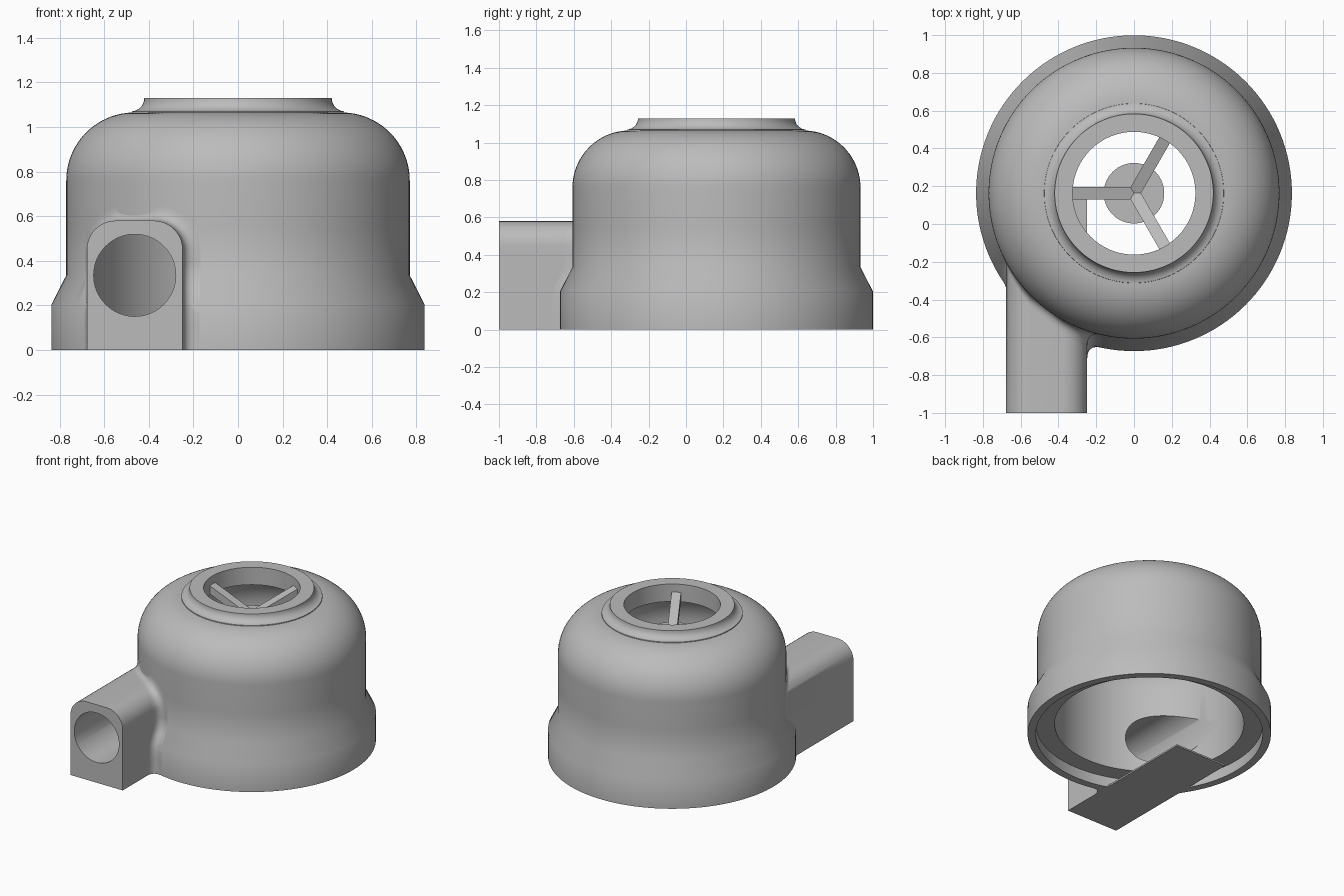
import bpy, bmesh
from math import sin, cos, pi, sqrt, radians, tan, acos
from mathutils import Matrix, Vector

cube = bpy.data.objects.get("Cube")
if cube:
    bpy.data.objects.remove(cube)

CY = 0.163          # y of the housing axis
SEG = 128
R_BASE, R_BODY = 0.836, 0.77
DUCT_X, DUCT_W, DUCT_H = -0.463, 0.215, 0.58

grey = bpy.data.materials.new("plain grey")
grey.use_nodes = True
grey.diffuse_color = (0.5, 0.5, 0.5, 1)
grey.node_tree.nodes["Principled BSDF"].inputs["Base Color"].default_value = (0.5, 0.5, 0.5, 1)


def finish(name, bm):
    bmesh.ops.recalc_face_normals(bm, faces=bm.faces[:])
    mesh = bpy.data.meshes.new(name)
    bm.to_mesh(mesh)
    bm.free()
    mesh.materials.append(grey)
    ob = bpy.data.objects.new(name, mesh)
    bpy.context.collection.objects.link(ob)
    return ob


def loft(name, rings, closed=False):
    """Skin equal rings of points; cap the ends unless the rings form a loop."""
    bm = bmesh.new()
    rows = [[bm.verts.new(p) for p in ring] for ring in rings]
    n = len(rows[0])
    pairs = list(zip(rows, rows[1:] + rows[:1])) if closed else list(zip(rows, rows[1:]))
    for a, b in pairs:
        for i in range(n):
            j = (i + 1) % n
            bm.faces.new((a[i], a[j], b[j], b[i]))
    if not closed:
        bm.faces.new(rows[0])
        bm.faces.new(rows[-1])
    return finish(name, bm)


def lathe(name, profile):
    """Solid of revolution; the profile runs bottom to top."""
    return loft(name, [[(r * cos(2 * pi * k / SEG), CY + r * sin(2 * pi * k / SEG), z)
                        for k in range(SEG)] for r, z in profile])


def arc(cx, cz, r, a0, a1, n=12):
    return [(cx + r * cos(radians(a0 + (a1 - a0) * i / n)),
             cz + r * sin(radians(a0 + (a1 - a0) * i / n))) for i in range(n + 1)]


def boolean(target, tool, op):
    mod = target.modifiers.new(op, "BOOLEAN")
    mod.operation, mod.solver, mod.object = op, "EXACT", tool
    bpy.context.view_layer.objects.active = target
    bpy.ops.object.modifier_apply(modifier=mod.name)
    bpy.data.objects.remove(tool)


def smooth(ob):
    bpy.ops.object.select_all(action="DESELECT")
    ob.select_set(True)
    bpy.context.view_layer.objects.active = ob
    bpy.ops.object.shade_smooth_by_angle(angle=radians(35))


# Domed housing with a flared foot and a raised collar
housing = lathe("housing", [(R_BASE, 0), (R_BASE, 0.205), (R_BODY, 0.335), (R_BODY, 0.55)]
                + arc(0.465, 0.76, 0.305, 0, 88, 20)
                + arc(0.48, 1.13, 0.06, 265, 180, 8))

# Duct block with rounded top corners, leaving the housing along a tangent
CORNER = 0.13
right, left, top = DUCT_X + DUCT_W, DUCT_X - DUCT_W, DUCT_H - CORNER
outline = ([(right, top * i / 8) for i in range(8)]
           + arc(right - CORNER, top, CORNER, 0, 90, 10)
           + arc(left + CORNER, top, CORNER, 90, 180, 10)
           + [(left, top * (7 - i) / 8) for i in range(8)])
duct = loft("duct", [[(x, y, z) for x, z in outline] for y in (-1, 0.1)])
boolean(housing, duct, "UNION")

# Hollow inside: foot recess, chamber and throat
cavity = lathe("cavity", [(0.78, -0.1), (0.78, 0.08), (0.65, 0.0801), (0.65, 0.4)]
               + arc(0.35, 0.70, 0.30, 0, 90, 16) + [(0.325, 1.0001), (0.325, 1.3)])
boolean(housing, cavity, "DIFFERENCE")

# Round bore of the duct, opening into the chamber
bore = loft("bore", [[(DUCT_X + 0.184 * cos(2 * pi * k / 64), y, 0.335 + 0.184 * sin(2 * pi * k / 64))
                      for k in range(64)] for y in (-1.2, CY)])
boolean(housing, bore, "DIFFERENCE")
smooth(housing)


# Concave blend where the duct meets the housing
def body_radius(z):
    t = min(max((z - 0.205) / 0.13, 0), 1)
    return R_BASE + (R_BODY - R_BASE) * t


def wall_y(x, z):
    return CY - sqrt(body_radius(z) ** 2 - x * x)


rings = []
for x, z in outline:
    if z > top:
        cx = right - CORNER if x > DUCT_X else left + CORNER
        n = Vector((x - cx, z - top)).normalized()
    else:
        n = Vector((1 if x > DUCT_X else -1, 0))
    d = n.x * x / body_radius(z)
    t = 0.06 * tan(acos(d) / 2)
    out = n * t * sqrt(1 - d * d)
    a = Vector((x, wall_y(x, z) - t, z))
    b = Vector((x, wall_y(x, z), z))
    ex, ez = x + out.x, z + out.y
    c = Vector((ex, wall_y(ex, ez), ez))
    ring = [a * (1 - s) ** 2 + b * 2 * s * (1 - s) + c * s * s for s in [i / 8 for i in range(9)]]
    inside = b + Vector((-n.x * 0.01, 0.02, -n.y * 0.01))
    rings.append(ring + [inside])
smooth(loft("duct_blend", rings))


def box(name, lo, hi):
    bm = bmesh.new()
    bmesh.ops.create_cube(bm, size=1)
    for v in bm.verts:
        v.co = [l + (h - l) * (c + 0.5) for l, h, c in zip(lo, hi, v.co)]
    return bm


# Thin floor under the duct, reaching to the middle of the chamber
finish("duct_floor", box("duct_floor", (left, -0.6, 0), (right, CY, 0.012)))

# Hub disc hanging in the throat, with three spokes rising to the collar
hub = lathe("hub", [(0.16, 0.895), (0.16, 0.925)])
smooth(hub)
for i, angle in enumerate((60, 180, 300)):
    bm = box("spoke", (0, -0.032, -0.06), (0.34, 0.032, 0))
    for v in bm.verts:
        v.co.z += 0.94 + 0.4 * v.co.x
    bm.transform(Matrix.Translation((0, CY, 0)) @ Matrix.Rotation(radians(angle), 4, "Z"))
    finish("spoke_%d" % (i + 1), bm)
